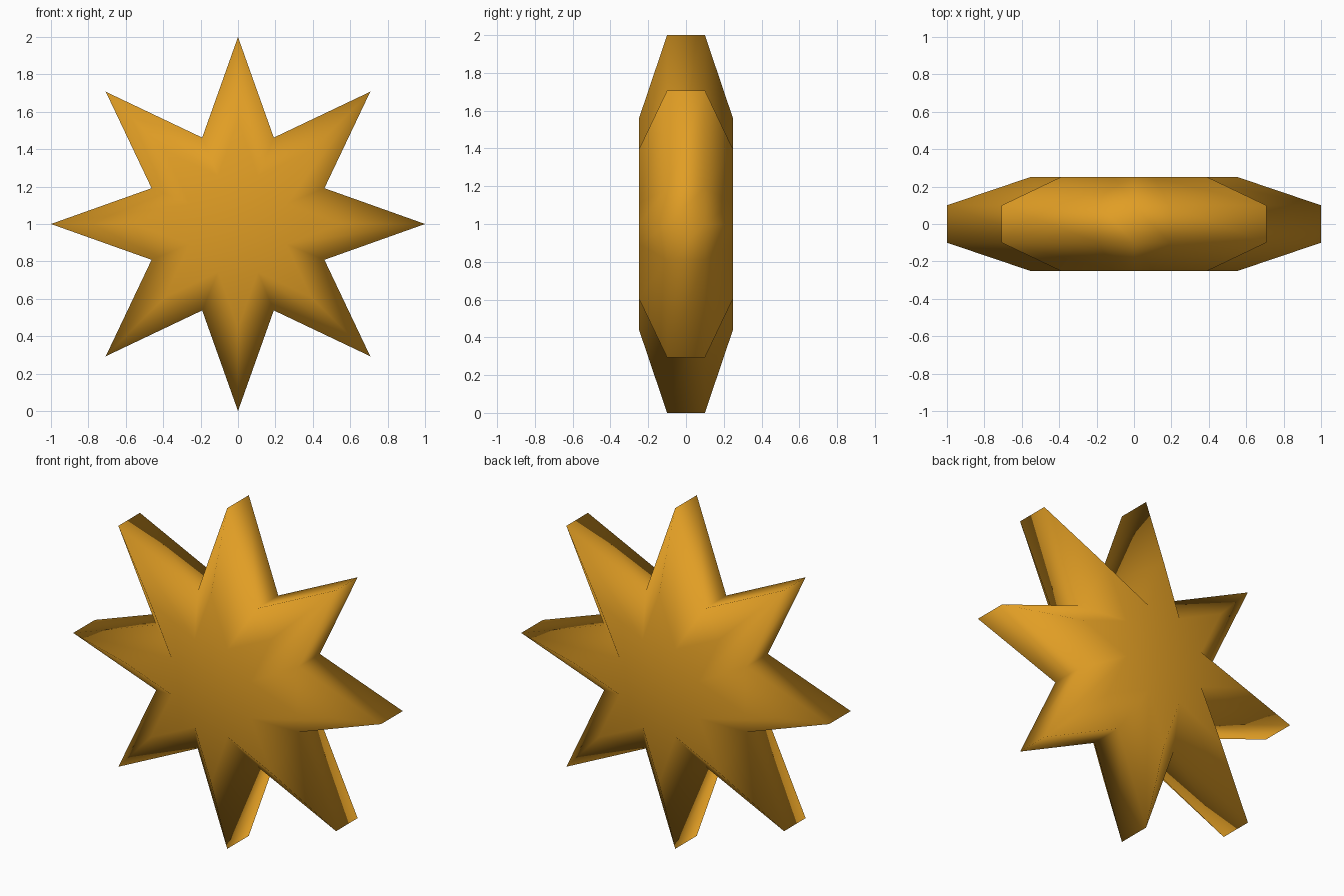
import bpy, bmesh
from math import sin, cos, pi

cube = bpy.data.objects.get("Cube")
if cube:
    bpy.data.objects.remove(cube, do_unlink=True)

POINTS = 8
TIP, VALLEY = 1.0, 0.5
FACE_SCALE = 0.556          # raised face relative to the outline
RIM_Y, FACE_Y = 0.1, 0.25   # half thicknesses

gold = bpy.data.materials.new("gold")
gold.use_nodes = True
color = (0.75, 0.34, 0.018, 1)
gold.diffuse_color = color
gold.node_tree.nodes["Principled BSDF"].inputs["Base Color"].default_value = color

bm = bmesh.new()


def star_ring(scale, y):
    """Star outline of alternating tips and valleys at depth y."""
    ring = []
    for i in range(POINTS * 2):
        r = scale * (VALLEY if i % 2 else TIP)
        a = i * pi / POINTS
        ring.append(bm.verts.new((r * cos(a), y, 1 + r * sin(a))))
    return ring


# Front face, front rim, back rim, back face
rings = [star_ring(FACE_SCALE, -FACE_Y), star_ring(1, -RIM_Y),
         star_ring(1, RIM_Y), star_ring(FACE_SCALE, FACE_Y)]
count = POINTS * 2

# Bevelled slopes and side walls
for a, b in zip(rings, rings[1:]):
    for i in range(count):
        j = (i + 1) % count
        bm.faces.new((a[i], a[j], b[j], b[i]))

# Flat star faces fanned from a centre point
for ring, y in ((rings[0], -FACE_Y), (rings[-1], FACE_Y)):
    centre = bm.verts.new((0, y, 1))
    for i in range(count):
        bm.faces.new((centre, ring[i], ring[(i + 1) % count]))

bmesh.ops.recalc_face_normals(bm, faces=bm.faces)
for f in bm.faces:
    f.smooth = True

mesh = bpy.data.meshes.new("star")
bm.to_mesh(mesh)
bm.free()
mesh.materials.append(gold)
star = bpy.data.objects.new("star", mesh)
bpy.context.collection.objects.link(star)
